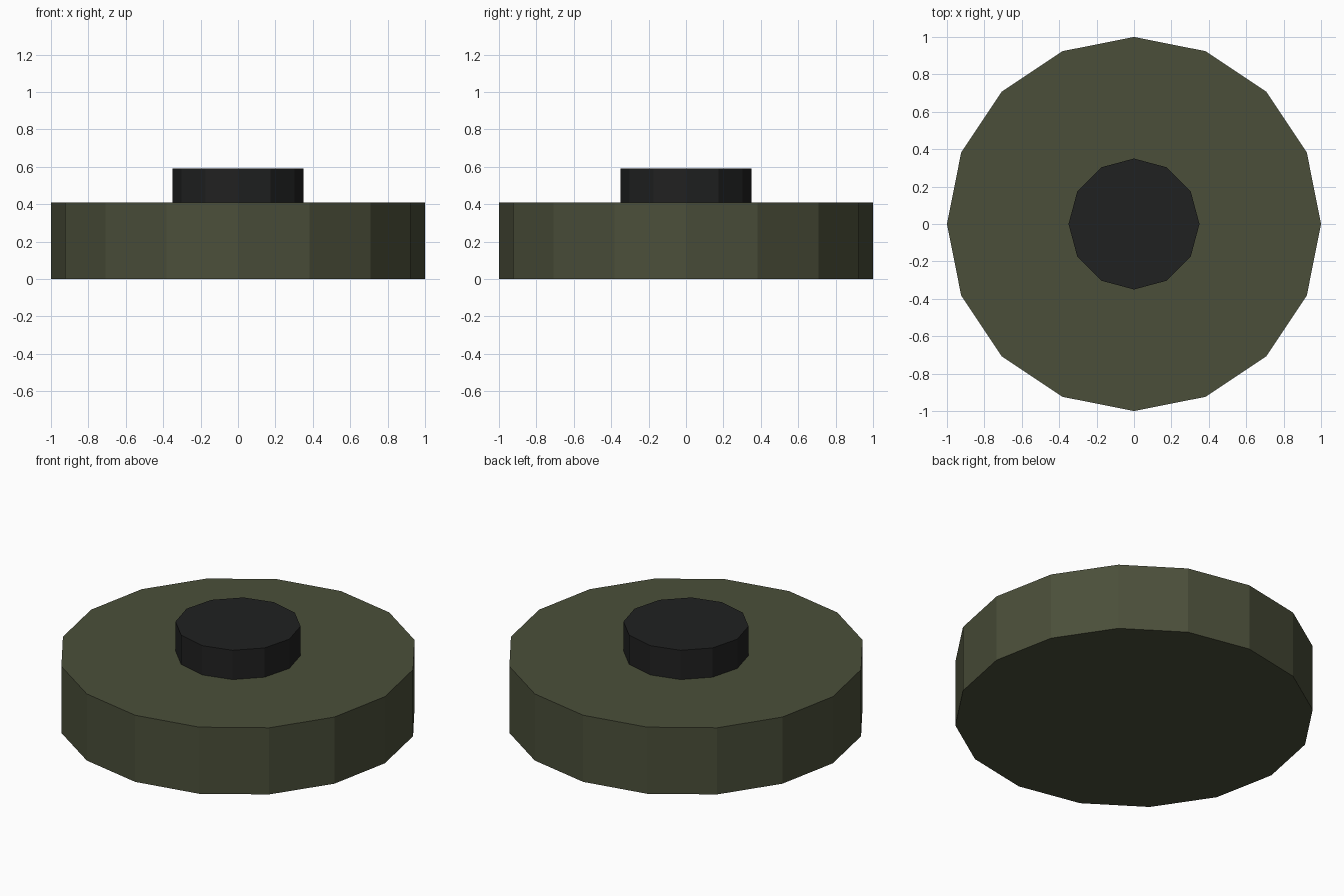
import bpy

if "Cube" in bpy.data.objects:
    bpy.data.objects.remove(bpy.data.objects["Cube"])


def material(name, rgb):
    mat = bpy.data.materials.new(name)
    mat.diffuse_color = (*rgb, 1.0)
    mat.use_nodes = True
    mat.node_tree.nodes["Principled BSDF"].inputs["Base Color"].default_value = mat.diffuse_color
    return mat


def disc(name, sides, radius, z0, z1, mat):
    """Flat-shaded upright prism from z0 to z1."""
    bpy.ops.mesh.primitive_cylinder_add(
        vertices=sides, radius=radius, depth=z1 - z0, location=(0, 0, (z0 + z1) / 2))
    obj = bpy.context.object
    obj.name = obj.data.name = name
    obj.data.materials.append(mat)
    return obj


olive = material("olive", (0.07, 0.078, 0.042))
black = material("black", (0.0145, 0.0152, 0.0152))

# Wide round body
disc("body", 16, 1.0, 0.0, 0.41, olive)
# Raised centre button, resting on the body
disc("button", 12, 0.35, 0.41, 0.59, black)
